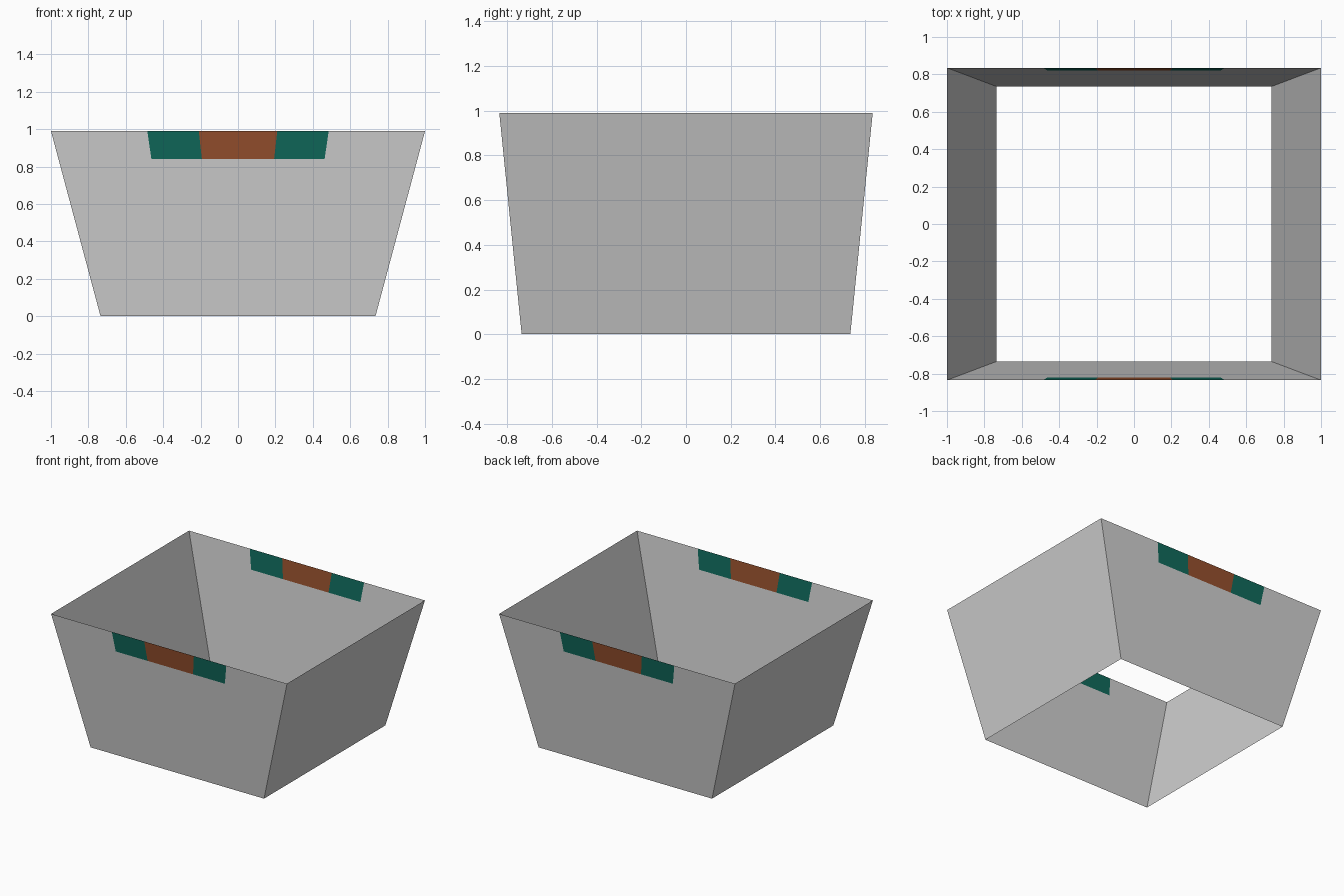
import bpy, bmesh

if "Cube" in bpy.data.objects:
    bpy.data.objects.remove(bpy.data.objects["Cube"])

H, BAND = 0.99, 0.84          # box height, lower edge of the painted band


def srgb(r, g, b):
    def lin(c):
        c /= 255
        return c / 12.92 if c <= 0.04045 else ((c + 0.055) / 1.055) ** 2.4
    return (lin(r), lin(g), lin(b), 1)


def material(name, col):
    m = bpy.data.materials.new(name)
    m.diffuse_color = col
    m.use_nodes = True
    m.node_tree.nodes["Principled BSDF"].inputs["Base Color"].default_value = m.diffuse_color
    return m


MATS = [material("light grey", srgb(208, 208, 208)),
        material("dark green", srgb(16, 106, 92)),
        material("rust brown", srgb(150, 80, 45))]


def half_x(z):
    return 0.735 + 0.265 * z / H


def half_y(z):
    return 0.735 + 0.10 * z / H


def wall(name, rows, point):
    """Open sheet; rows = list of (corner (u, z) list, material index)."""
    bm = bmesh.new()
    for corners, mi in rows:
        f = bm.faces.new([bm.verts.new(point(u, z)) for u, z in corners])
        f.material_index = mi
    bmesh.ops.remove_doubles(bm, verts=bm.verts, dist=1e-5)
    me = bpy.data.meshes.new(name)
    bm.to_mesh(me)
    bm.free()
    for m in MATS:
        me.materials.append(m)
    bpy.context.collection.objects.link(bpy.data.objects.new(name, me))


# Front and back walls: plain lower part, striped label along the rim
top = [-1.0, -0.485, -0.21, 0.21, 0.485, 1.0]
low = [-half_x(BAND), -0.463, -0.193, 0.193, 0.463, half_x(BAND)]
b = half_x(0)
long_faces = [([(-b, 0), (b, 0)] + [(x, BAND) for x in reversed(low)], 0)]
for i, mi in enumerate([0, 1, 2, 1, 0]):
    long_faces.append(([(low[i], BAND), (low[i + 1], BAND),
                        (top[i + 1], H), (top[i], H)], mi))
for name, s in (("front_wall", 1), ("back_wall", -1)):
    wall(name, long_faces, lambda u, z, s=s: (s * u, -s * half_y(z), z))

# Plain side walls
side = [([(-half_y(0), 0), (half_y(0), 0), (half_y(H), H), (-half_y(H), H)], 0)]
for name, s in (("right_wall", 1), ("left_wall", -1)):
    wall(name, side, lambda u, z, s=s: (s * half_x(z), s * u, z))
